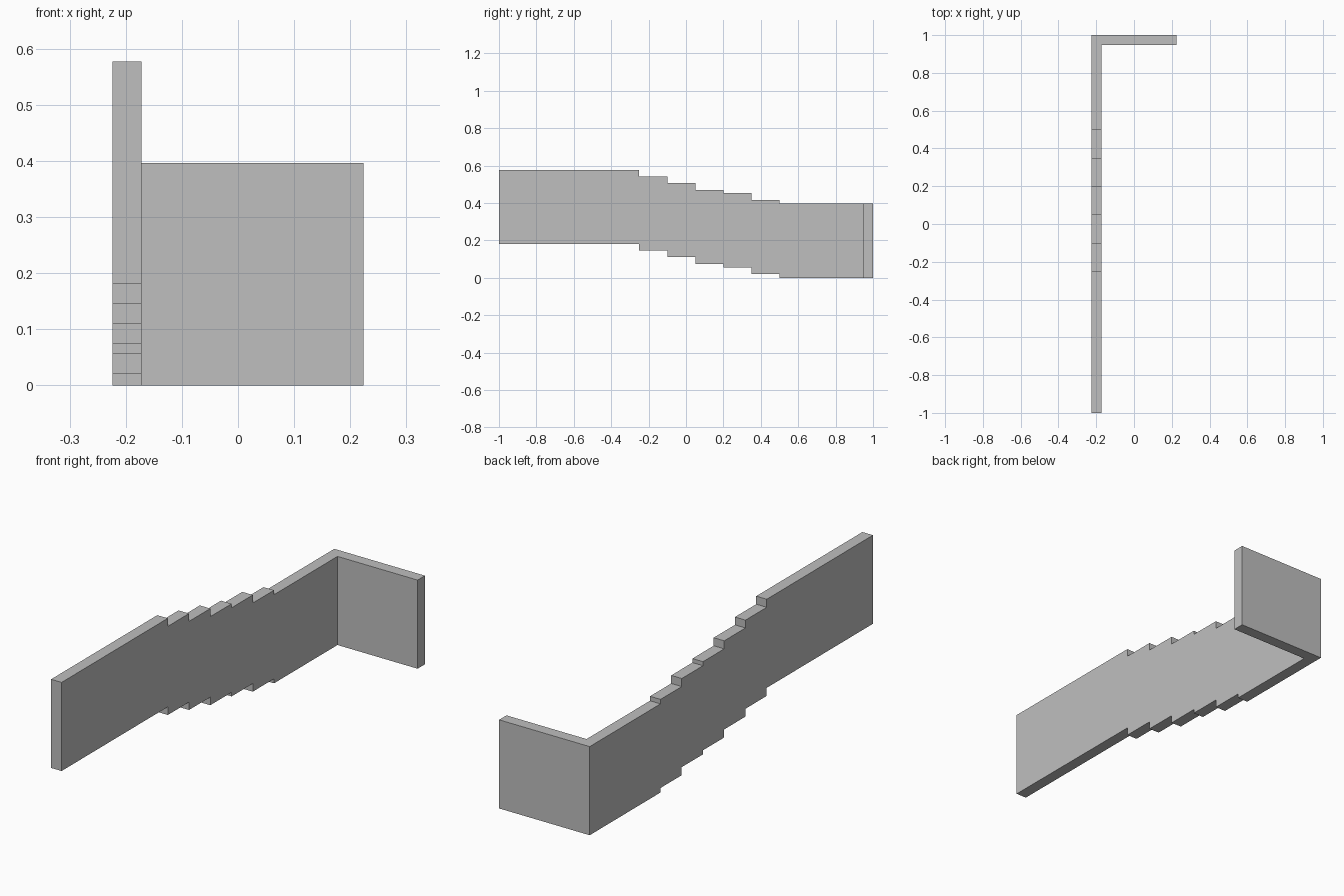
import bpy, bmesh

if "Cube" in bpy.data.objects:
    bpy.data.objects.remove(bpy.data.objects["Cube"])

grey = bpy.data.materials.new("plain grey")
grey.diffuse_color = (0.52, 0.52, 0.52, 1)
grey.use_nodes = True
grey.node_tree.nodes["Principled BSDF"].inputs["Base Color"].default_value = grey.diffuse_color

HEIGHT = 0.396
X0, X1, X2 = -0.224, -0.172, 0.224


def prism(name, loop, offset):
    """Extrude a closed 3D outline along an offset."""
    bm = bmesh.new()
    face = bm.faces.new([bm.verts.new(p) for p in loop])
    ext = bmesh.ops.extrude_face_region(bm, geom=[face], use_keep_orig=True)
    moved = [v for v in ext["geom"] if isinstance(v, bmesh.types.BMVert)]
    bmesh.ops.translate(bm, verts=moved, vec=offset)
    bmesh.ops.recalc_face_normals(bm, faces=bm.faces)
    mesh = bpy.data.meshes.new(name)
    bm.to_mesh(mesh)
    bm.free()
    mesh.materials.append(grey)
    obj = bpy.data.objects.new(name, mesh)
    bpy.context.collection.objects.link(obj)
    return obj


# Long wall: the same stepped line forms its base and its top
levels = [0.181, 0.145, 0.110, 0.074, 0.056, 0.020, 0.0]
breaks = [-1.0] + [-0.25 + 0.15 * i for i in range(6)] + [1.0]
base = []
for i, z in enumerate(levels):
    base += [(breaks[i], z), (breaks[i + 1], z)]
outline = base + [(y, z + HEIGHT) for y, z in reversed(base)]
prism("stepped_wall", [(X0, y, z) for y, z in outline], (X1 - X0, 0, 0))

# Short return wall at the back
prism("return_wall",
      [(X1, 0.948, 0), (X2, 0.948, 0), (X2, 1, 0), (X1, 1, 0)],
      (0, 0, HEIGHT))
